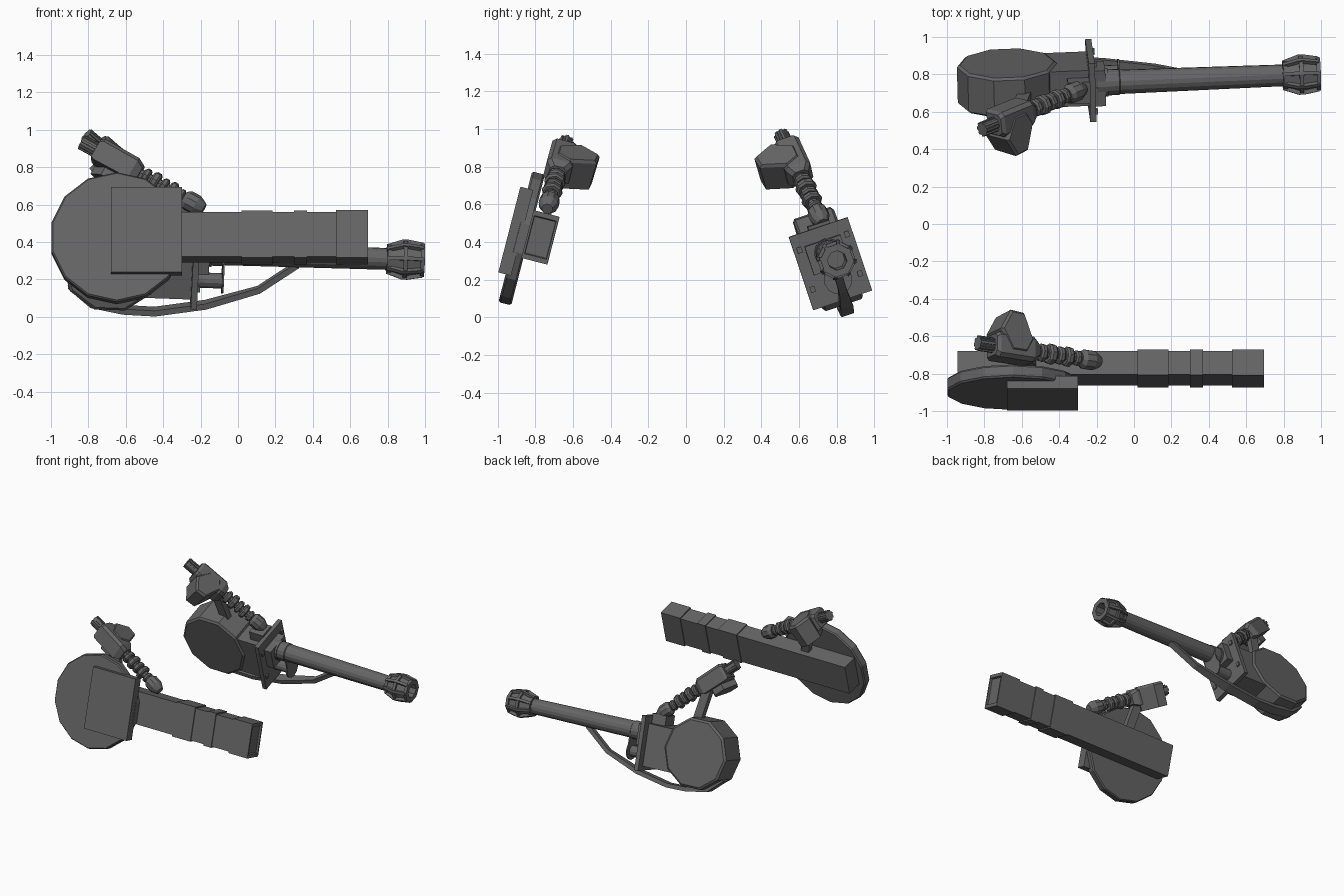
import bpy, bmesh, math
from mathutils import Vector, Matrix

if "Cube" in bpy.data.objects:
    bpy.data.objects.remove(bpy.data.objects["Cube"])

# dark gunmetal finish shared by every part
metal = bpy.data.materials.new("dark_metal")
metal.diffuse_color = (0.13, 0.13, 0.13, 1)
metal.use_nodes = True
metal.node_tree.nodes["Principled BSDF"].inputs["Base Color"].default_value = metal.diffuse_color


def frame(origin, ax, up, side):
    """Local axes: x along ax, y along side (toward hint), z along up."""
    a = Vector(ax).normalized()
    u = Vector(up)
    u = (u - a * u.dot(a)).normalized()
    r = u.cross(a)
    if r.dot(Vector(side)) < 0:
        r = -r
    m = Matrix((a, r, u)).transposed().to_4x4()
    m.translation = Vector(origin)
    return m


def finish(name, bm, m):
    bm.transform(m)
    bmesh.ops.recalc_face_normals(bm, faces=bm.faces)
    me = bpy.data.meshes.new(name)
    bm.to_mesh(me)
    bm.free()
    me.materials.append(metal)
    ob = bpy.data.objects.new(name, me)
    bpy.context.collection.objects.link(ob)
    return ob


def loft(name, m, rings, closed=False):
    """Skin equal-sized rings of points; cap the ends, or join them in a loop."""
    bm = bmesh.new()
    vs = [[bm.verts.new(p) for p in ring] for ring in rings]
    n = len(vs[0])
    pairs = list(zip(vs, vs[1:])) + ([(vs[-1], vs[0])] if closed else [])
    for a, b in pairs:
        for i in range(n):
            j = (i + 1) % n
            bm.faces.new((a[i], a[j], b[j], b[i]))
    if not closed:
        bm.faces.new(vs[0])
        bm.faces.new(vs[-1])
    return finish(name, bm, m)


def box(name, m, x, y, z):
    return loft(name, m, [[(a, y[0], z[0]), (a, y[1], z[0]), (a, y[1], z[1]), (a, y[0], z[1])] for a in x])


def lathe(name, m, prof, n, y=0, z=0, off=0.0, closed=False):
    """Turn (position, radius) pairs about the local x axis."""
    ang = [2 * math.pi * (i + off) / n for i in range(n)]
    return loft(name, m, [[(a, y + r * math.cos(t), z + r * math.sin(t)) for t in ang] for a, r in prof], closed)


def spin_frame(m, x, z):
    """Frame at local (x, 0, z) whose lathe axis is the sideways axis of m."""
    p = Matrix(((0, 1, 0), (1, 0, 0), (0, 0, 1))).to_4x4()
    return m @ Matrix.Translation((x, 0, z)) @ p


def build_arm(tag, a, b, up, side, foot):
    m = frame(a, Vector(b) - Vector(a), up, side)
    # ribbed end cap
    lathe(tag + "_arm_cap", m, [(-0.03, 0.036), (0.10, 0.036)], 10)
    for i in range(8):
        t = m @ Matrix.Rotation(i * math.pi / 4, 4, 'X')
        box(tag + "_arm_cap_rib", t, (-0.03, 0.08), (-0.007, 0.007), (0.03, 0.041))
    # main body with chamfered upper edges
    rings = []
    for x, w, h in ((0.06, 0.058, 0.055), (0.08, 0.07, 0.066), (0.29, 0.07, 0.064), (0.33, 0.045, 0.045)):
        c = 0.02
        rings.append([(x, -w, -h), (x, w, -h), (x, w, h - c), (x, w - c, h), (x, c - w, h), (x, -w, h - c)])
    loft(tag + "_arm_body", m, rings)
    # six-sided pod on the inner side
    hexa = ((0.08, 0.085), (0.14, 0.195), (0.22, 0.188), (0.28, 0.045), (0.24, -0.03), (0.15, -0.03))
    cx, cy = 0.185, 0.08
    loft(tag + "_arm_pod", m, [[(cx + (p - cx) * s, cy + (q - cy) * s, z) for p, q in hexa]
                               for z, s in ((-0.11, 0.94), (0.055, 1), (0.072, 0.88))])
    # neck with collars and ball end
    lathe(tag + "_arm_neck", m, [(0.32, 0.03), (0.62, 0.028)], 8)
    for x, r, w in ((0.365, 0.05, 0.018), (0.42, 0.057, 0.022), (0.475, 0.05, 0.018),
                    (0.525, 0.055, 0.02), (0.58, 0.042, 0.016)):
        lathe(tag + "_arm_collar", m, [(x - w, r - 0.01), (x - w / 2, r), (x + w / 2, r), (x + w, r - 0.01)], 8)
    lathe(tag + "_arm_ball", m, [(0.60, 0.038), (0.622, 0.054), (0.675, 0.054), (0.70, 0.042), (0.722, 0.03)], 10)
    # strut down to the main unit
    start = m @ Vector((0.22, 0, 0))
    s = frame(start, Vector(foot) - start, (1, 0, 0), side)
    length = (Vector(foot) - start).length
    box(tag + "_arm_strut", s, (0, length), (-0.022, 0.022), (-0.035, 0.035))


# ---- front unit: banded box with a disc shield ----
up_l = (0, 0.25, 0.97)
L = frame((0, -0.773, 0.425), (1, 0, 0), up_l, (0, 1, 0))
box("box_housing", L, (-0.945, 0.67), (-0.063, 0.066), (-0.122, 0.122))
for x in ((0.02, 0.185), (0.30, 0.37)):
    box("housing_band", L, x, (-0.07, 0.072), (-0.131, 0.131))
rect = [(-1, -1), (1, -1), (1, 1), (-1, 1)]
loft("housing_mouth", L, [[(x, p * w, q * h) for p, q in rect]
                          for x, w, h in ((0.525, 0.071, 0.131), (0.695, 0.071, 0.131),
                                          (0.695, 0.06, 0.105), (0.68, 0.058, 0.10))])
lathe("disc_shield", spin_frame(L, -0.648, -0.03),
      [(-0.13, 0.35), (-0.12, 0.358), (-0.07, 0.358), (-0.06, 0.35)], 14, off=0.5)
box("shield_plate", L, (-0.68, -0.30), (-0.17, -0.10), (-0.236, 0.234))
build_arm("front", (-0.81, -0.64, 0.92), (-0.19, -0.735, 0.58), up_l, (0, 1, 0), (-0.55, -0.75, 0.50))

# ---- rear unit: barrel with drum ----
up_r = (0, -0.32, 0.95)
R = frame((-0.2, 0.755, 0.345), (1, 0.04, -0.036), up_r, (0, 1, 0))
lathe("barrel", R, [(-0.03, 0.07), (0.12, 0.07), (0.125, 0.065), (1.02, 0.058)], 16)
lathe("barrel_collar", R, [(0.0, 0.076), (0.06, 0.076)], 16)

# muzzle: hollow octagonal cage with rings and slats
lathe("muzzle_core", R, [(1.0, 0.066), (1.085, 0.088), (1.198, 0.075), (1.198, 0.052), (1.02, 0.048)],
      8, off=0.5, closed=True)
for x, ro, ri in ((1.01, 0.078, 0.05), (1.095, 0.104, 0.08), (1.187, 0.09, 0.055)):
    lathe("muzzle_ring", R, [(x - 0.011, ro), (x + 0.011, ro), (x + 0.011, ri), (x - 0.011, ri)], 8, off=0.5, closed=True)
for i in range(8):
    t = R @ Matrix.Rotation((i + 0.5) * math.pi / 4, 4, 'X')
    loft("muzzle_slat", t, [[(x, -0.01, r - 0.022), (x, 0.01, r - 0.022), (x, 0.01, r), (x, -0.01, r)]
                            for x, r in ((0.995, 0.078), (1.08, 0.107), (1.11, 0.107), (1.19, 0.093))])

# face plate with corner bolts and the block in front of it
box("face_plate", R, (-0.045, -0.012), (-0.172, 0.158), (-0.267, 0.143))
box("plate_block", R, (-0.015, 0.045), (-0.11, 0.09), (-0.09, 0.07))
for y in (-0.14, 0.125):
    for z in (-0.16, 0.06):
        box("plate_bolt", R, (-0.015, 0.0), (y - 0.013, y + 0.013), (z - 0.016, z + 0.016))

# lower stub pipe and its flange
lathe("lower_pipe", R, [(-0.02, 0.042), (0.13, 0.042)], 12, z=-0.157)
lathe("pipe_flange", R, [(0.12, 0.075), (0.13, 0.075)], 12, z=-0.15)
box("flange_bridge", R, (0.12, 0.13), (-0.06, 0.06), (-0.15, 0.0))

# receiver between drum and plate
box("receiver", R, (-0.42, -0.04), (-0.10, 0.10), (-0.235, 0.085))
box("receiver_top", R, (-0.16, -0.04), (-0.06, 0.06), (0.08, 0.16))
drum_axis = spin_frame(R, -0.475, -0.055)
lathe("drum", drum_axis, [(-0.112, 0.252), (-0.10, 0.268), (0.10, 0.268), (0.112, 0.252)], 10)

# curved guard running under the drum to the barrel
path = [(-0.69, -0.21), (-0.57, -0.31), (-0.40, -0.34), (-0.23, -0.344), (0.04, -0.295), (0.32, -0.20), (0.52, -0.05)]
rings = []
for i, (x, z) in enumerate(path):
    p, q = path[max(i - 1, 0)], path[min(i + 1, len(path) - 1)]
    d = Vector((q[0] - p[0], q[1] - p[1])).normalized()
    h = 0.016
    w = 0.035 if i < 5 else 0.022
    rings.append([(x - d.y * h * s, y, z + d.x * h * s) for y, s in ((-w, -1), (w, -1), (w, 1), (-w, 1))])
loft("under_guard", R, rings)
build_arm("rear", (-0.79, 0.515, 0.952), (-0.27, 0.725, 0.50), up_r, (0, -1, 0), (-0.58, 0.70, 0.48))
